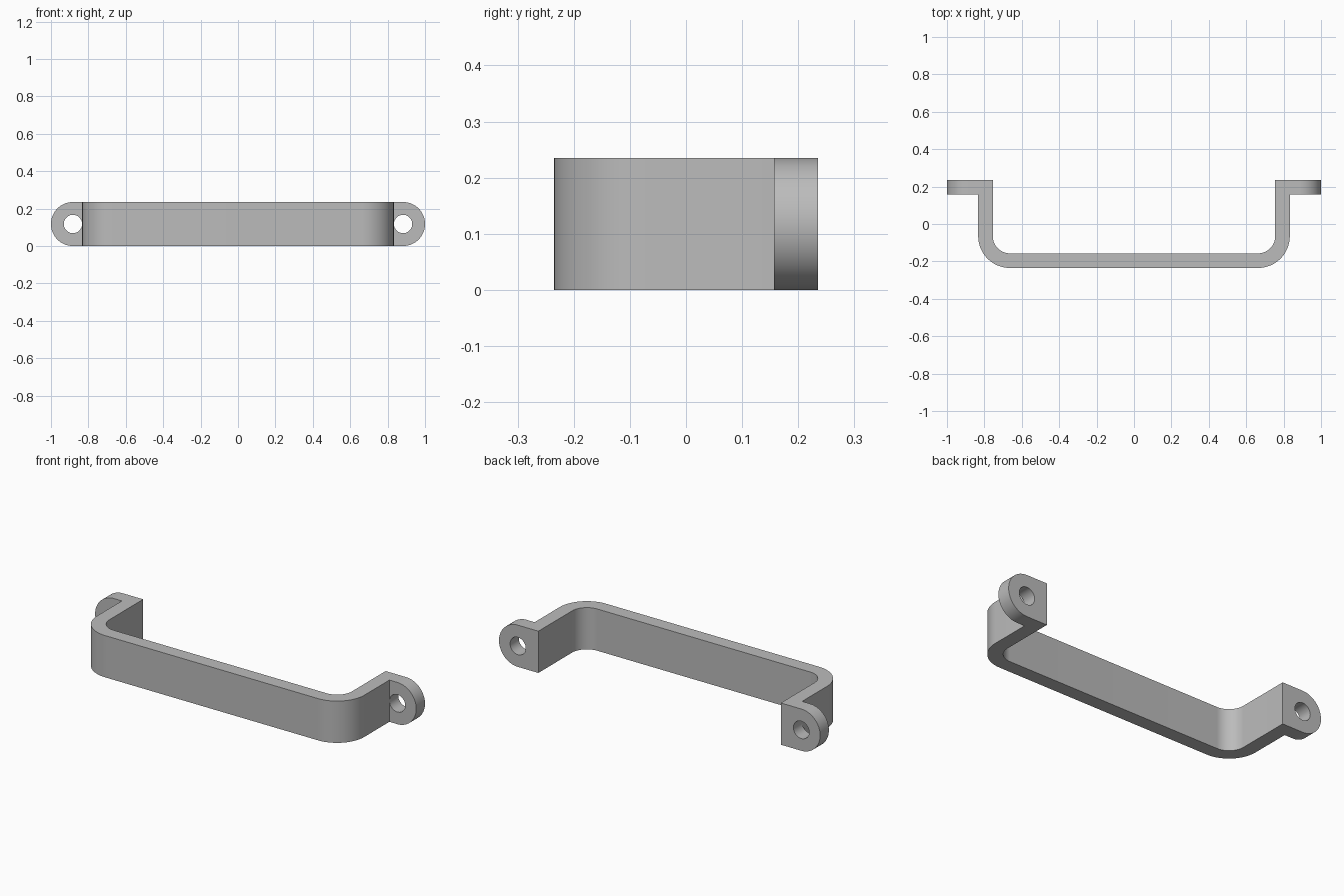
import bpy, bmesh, math
from mathutils import Vector

cube = bpy.data.objects.get("Cube")
if cube:
    bpy.data.objects.remove(cube, do_unlink=True)

HEIGHT = 0.235
BACK, FRONT = 0.235, -0.235
THICK = 0.078
LEG = 0.833              # outer face of each leg
BEND = 0.17              # outer bend radius
TAB_R = HEIGHT / 2
HOLE_X, HOLE_R = 1 - TAB_R, 0.049

grey = bpy.data.materials.new("satin grey metal")
grey.use_nodes = True
colour = (0.5, 0.5, 0.5, 1)
grey.diffuse_color = colour
grey.node_tree.nodes["Principled BSDF"].inputs["Base Color"].default_value = colour


def arc(cx, cy, r, start, end, steps):
    angles = [math.radians(start + (end - start) * i / steps) for i in range(steps + 1)]
    return [(cx + r * math.cos(a), cy + r * math.sin(a)) for a in angles]


def prism(name, points, offset):
    """Extrude a closed outline of 3D points along an offset."""
    bm = bmesh.new()
    face = bm.faces.new([bm.verts.new(p) for p in points])
    top = bmesh.ops.extrude_face_region(bm, geom=[face])
    moved = [v for v in top["geom"] if isinstance(v, bmesh.types.BMVert)]
    bmesh.ops.translate(bm, verts=moved, vec=Vector(offset))
    bmesh.ops.recalc_face_normals(bm, faces=bm.faces)
    mesh = bpy.data.meshes.new(name)
    bm.to_mesh(mesh)
    bm.free()
    obj = bpy.data.objects.new(name, mesh)
    bpy.context.collection.objects.link(obj)
    mesh.materials.append(grey)
    return obj


def cut(target, cutter, operation):
    cutter.hide_render = True
    mod = target.modifiers.new(operation.title(), "BOOLEAN")
    mod.operation, mod.object, mod.solver = operation, cutter, "EXACT"
    bpy.context.view_layer.objects.active = target
    bpy.ops.object.modifier_apply(modifier=mod.name)
    bpy.data.objects.remove(cutter, do_unlink=True)


# Bent strap with mounting feet: half outline seen from above, then mirrored
cx, cy = LEG - BEND, FRONT + BEND
outer = arc(cx, cy, BEND, -90, 0, 20) + [(LEG, BACK - THICK), (1, BACK - THICK)]
inner = [(1, BACK), (LEG - THICK, BACK)] + arc(cx, cy, BEND - THICK, 0, -90, 20)
half = outer + inner
outline = half + [(-x, y) for x, y in reversed(half)]
handle = prism("pull_handle", [(x, y, 0) for x, y in outline], (0, 0, HEIGHT))

# Round the ends of the feet
ends = arc(HOLE_X, TAB_R, TAB_R, -90, 90, 40)
# slightly overshoot the flat edges so only the ends are trimmed
stadium = [(0.87, -0.1)] + [(HOLE_X, -0.1)] + ends + [(HOLE_X, 0.4), (0.87, 0.4)]
for side in (1, -1):
    corner_low = [(HOLE_X, -0.1), (1.1, -0.1), (1.1, 0.4), (HOLE_X, 0.4)]
    trim = corner_low + list(reversed(ends))
    cutter = prism("foot_trimmer", [(side * x, 0.1, z) for x, z in trim], (0, 0.3, 0))
    cut(handle, cutter, "DIFFERENCE")

# Screw holes
for side in (1, -1):
    ring = arc(side * HOLE_X, TAB_R, HOLE_R, 0, 360, 40)[:-1]
    cutter = prism("screw_hole_cutter", [(x, 0.1, z) for x, z in ring], (0, 0.3, 0))
    cut(handle, cutter, "DIFFERENCE")

# Smooth bends, crisp edges
bpy.ops.object.select_all(action="DESELECT")
handle.select_set(True)
bpy.context.view_layer.objects.active = handle
bpy.ops.object.shade_smooth_by_angle(angle=math.radians(30))
